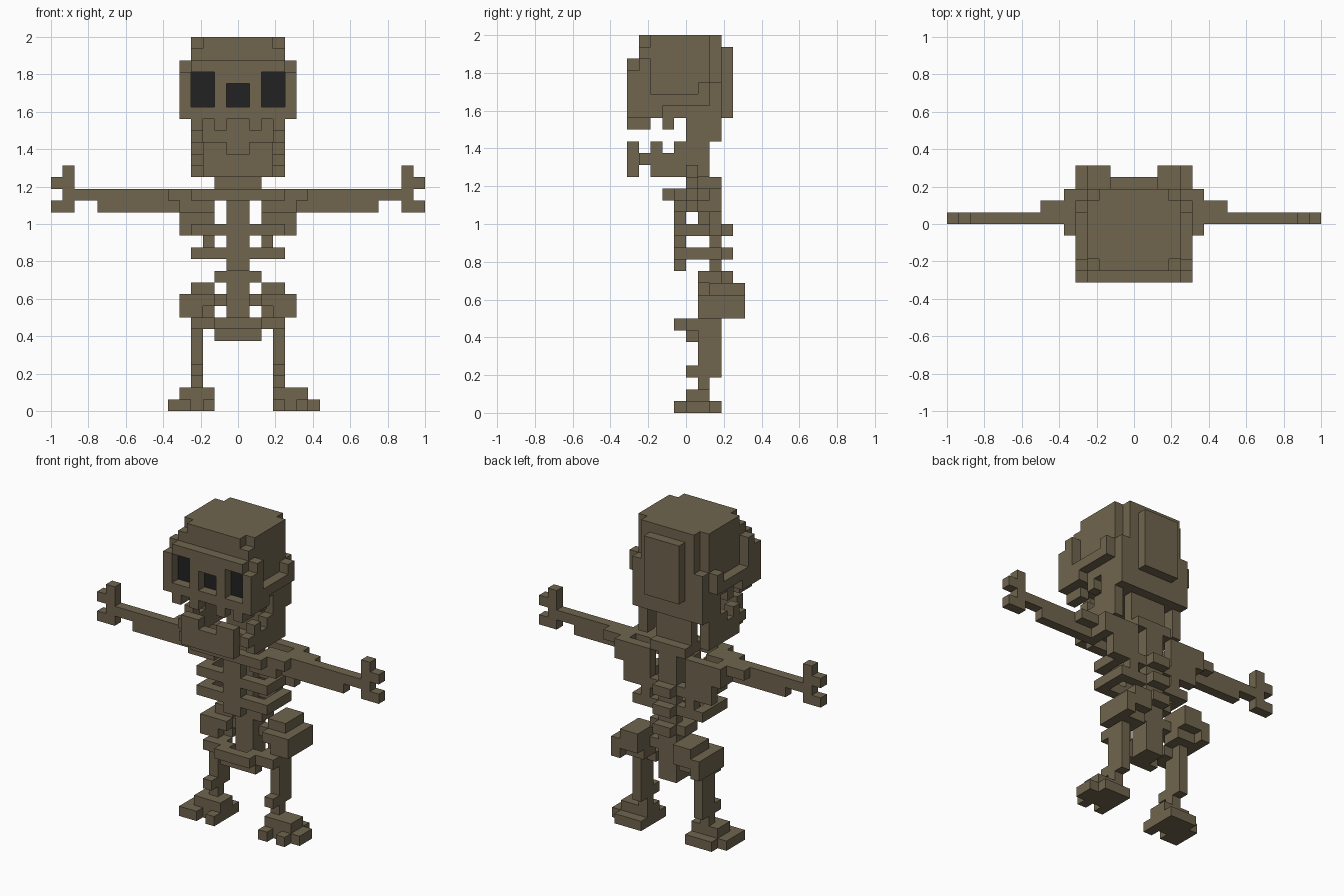
import bpy, bmesh
from mathutils import Vector

if "Cube" in bpy.data.objects:
    bpy.data.objects.remove(bpy.data.objects["Cube"])

U = 1 / 16  # edge of one cube


def material(name, rgb):
    m = bpy.data.materials.new(name)
    m.diffuse_color = (*rgb, 1)
    m.use_nodes = True
    m.node_tree.nodes["Principled BSDF"].inputs["Base Color"].default_value = m.diffuse_color
    return m


BONE = material("bone_brown", (0.162, 0.130, 0.076))
DARK = material("socket_black", (0.016, 0.016, 0.016))
parts = {}


def box(part, x, y, z, mirror=True, cut=False):
    """Fill (or cut) a block of cubes, given as ranges, on one or both sides."""
    cells = parts.setdefault(part, set())
    for i in range(*x):
        for j in range(*y):
            for k in range(*z):
                for c in ((i, j, k), (-1 - i, j, k)) if mirror else ((i, j, k),):
                    (cells.discard if cut else cells.add)(c)


# Skull: cranium stepping in toward the back, face block, cheek bars
box("skull", (0, 4), (-4, 2), (25, 32))
box("skull", (0, 3), (2, 3), (25, 32))
box("skull", (0, 2), (3, 4), (25, 31))
box("skull", (0, 5), (-5, -3), (25, 30))
box("skull", (4, 5), (-3, -2), (25, 27))
box("skull", (4, 5), (-2, 2), (26, 27))
box("skull", (4, 5), (1, 2), (26, 28))
box("skull", (3, 4), (2, 3), (25, 28))
box("skull", (0, 4), (1, 3), (23, 25))
box("skull", (4, 5), (-5, -4), (29, 30), cut=True)
box("skull", (3, 4), (-4, -3), (31, 32), cut=True)
# Eye and nose sockets
box("skull", (2, 4), (-5, -4), (26, 29), cut=True)
box("skull", (0, 1), (-5, -4), (26, 28), cut=True)
# Upper teeth
box("upper_teeth", (1, 2), (-5, -4), (24, 25))
box("upper_teeth", (3, 4), (-5, -3), (24, 25))
box("upper_teeth", (3, 4), (-2, -1), (24, 25))
# Jaw with lower teeth
box("jaw", (0, 3), (-5, -4), (20, 22))
box("jaw", (3, 4), (-4, 2), (20, 22))
box("jaw", (3, 4), (-4, -3), (20, 21), cut=True)
box("jaw", (3, 4), (-1, 2), (22, 23))
box("jaw", (3, 4), (0, 2), (23, 25))
box("jaw", (1, 3), (-5, -4), (22, 23))
box("jaw", (3, 4), (-3, -2), (22, 23))

# Spine with protruding vertebrae
box("spine", (0, 2), (1, 2), (20, 23))
box("spine", (0, 2), (0, 3), (19, 20))
box("spine", (0, 1), (1, 3), (15, 19))
box("spine", (0, 1), (2, 3), (10, 15))
for z in (11, 13, 15):
    box("spine", (0, 1), (1, 4), (z, z + 1))
box("spine", (0, 2), (1, 3), (11, 12))
box("spine", (0, 1), (1, 3), (7, 11))

# Breastbone and ribs
box("breastbone", (0, 1), (-1, 0), (12, 18))
for z in (13, 15):
    box("ribs", (1, 4), (-1, 0), (z, z + 1))
    box("ribs", (3, 4), (0, 3), (z, z + 1))
    box("ribs", (1, 4), (2, 3), (z, z + 1))
box("ribs", (2, 5), (-1, 0), (17, 18))

# Collarbones and shoulder blades
box("collarbones", (0, 4), (-2, -1), (18, 19))
box("collarbones", (3, 6), (-1, 1), (18, 19))
box("shoulder_blades", (2, 5), (2, 3), (15, 19))
box("shoulder_blades", (2, 3), (2, 3), (14, 15))
box("shoulder_blades", (5, 6), (1, 3), (17, 19))

# Arms and three-fingered hands
box("arms", (5, 8), (0, 2), (18, 19))
box("arms", (5, 14), (0, 1), (18, 19))
box("arms", (5, 12), (0, 1), (17, 18))
box("hands", (14, 15), (0, 1), (17, 21))
box("hands", (15, 16), (0, 1), (17, 18))
box("hands", (15, 16), (0, 1), (19, 20))

# Pelvis
box("pelvis", (1, 2), (2, 3), (9, 10))
box("pelvis", (2, 4), (2, 4), (8, 11))
box("pelvis", (2, 4), (3, 5), (10, 11))
box("pelvis", (2, 5), (3, 5), (9, 10))
box("pelvis", (4, 5), (1, 5), (8, 10))
box("pelvis", (2, 4), (1, 2), (9, 10))
box("pelvis", (2, 4), (0, 2), (7, 8))
box("pelvis", (0, 2), (-1, 0), (7, 8))
box("pelvis", (1, 3), (0, 1), (7, 8))
box("pelvis", (0, 2), (0, 1), (6, 7))
box("pelvis", (0, 1), (1, 3), (6, 8))

# Legs with knees
box("legs", (3, 4), (1, 3), (4, 10))
box("legs", (3, 4), (0, 3), (3, 4))
box("legs", (3, 4), (1, 2), (1, 3))

# Feet: same shape, left one sits one cube further in
for name, x in (("right_foot", 3), ("left_foot", -5)):
    box(name, (x, x + 3), (0, 3), (0, 1), False)
    box(name, (x, x + 3), (0, 2), (1, 2), False)
    for toe in (x, x + 2):
        box(name, (toe, toe + 1), (-1, 0), (0, 1), False)
box("right_foot", (6, 7), (0, 2), (0, 1), False)
box("left_foot", (-6, -5), (-1, 2), (0, 1), False)

# Make each part from the outer cube faces only
filled = set().union(*parts.values())
for name, cells in parts.items():
    bm = bmesh.new()
    verts = {}
    for c in sorted(cells):
        for axis in range(3):
            for side in (0, 1):
                n = list(c)
                n[axis] += 2 * side - 1
                if tuple(n) in filled:
                    continue
                a, b = (axis + 1) % 3, (axis + 2) % 3
                loop = []
                for s, t in ((0, 0), (1, 0), (1, 1), (0, 1)):
                    p = list(c)
                    p[axis] += side
                    p[a] += s
                    p[b] += t
                    p = tuple(p)
                    if p not in verts:
                        verts[p] = bm.verts.new(Vector(p) * U)
                    loop.append(verts[p])
                f = bm.faces.new(loop if side else loop[::-1])
                # Socket floors are dark
                if (name == "skull" and axis == 1 and not side and c[1] == -4
                        and 26 <= c[2] < 29 and -4 <= c[0] < 4):
                    f.material_index = 1
    bmesh.ops.dissolve_limit(bm, angle_limit=0.01, verts=bm.verts[:],
                             edges=bm.edges[:], delimit={'MATERIAL'})
    mesh = bpy.data.meshes.new(name)
    bm.to_mesh(mesh)
    bm.free()
    mesh.materials.append(BONE)
    if name == "skull":
        mesh.materials.append(DARK)
    bpy.context.collection.objects.link(bpy.data.objects.new(name, mesh))
